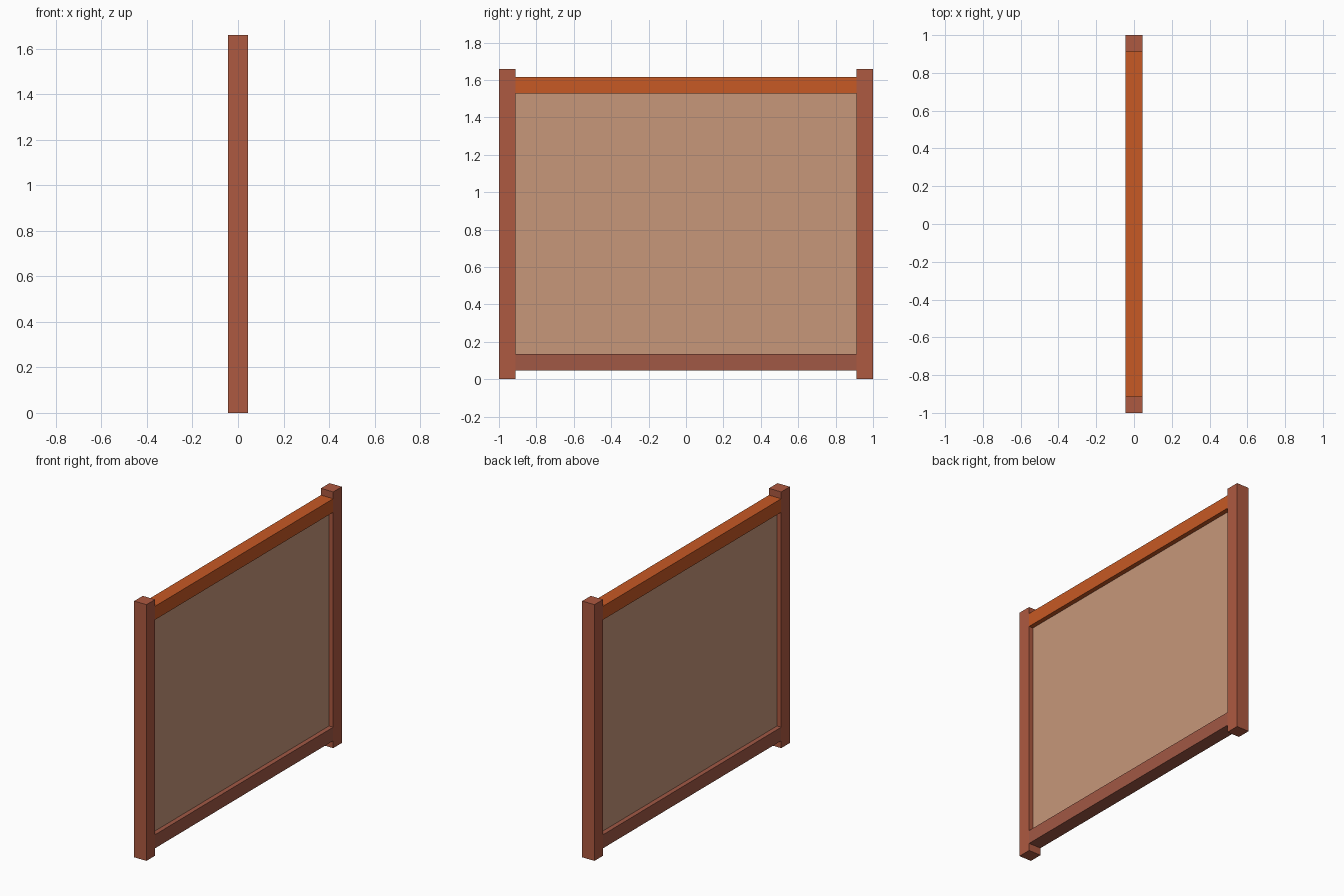
import bpy
import bmesh
from mathutils import Matrix

if "Cube" in bpy.data.objects:
    bpy.data.objects.remove(bpy.data.objects["Cube"])


def material(name, rgb):
    mat = bpy.data.materials.new(name)
    mat.diffuse_color = (*rgb, 1.0)
    mat.use_nodes = True
    mat.node_tree.nodes["Principled BSDF"].inputs["Base Color"].default_value = mat.diffuse_color
    return mat


def box(name, lo, hi, mat):
    """Axis-aligned box between two opposite corners."""
    size = [b - a for a, b in zip(lo, hi)]
    centre = [(a + b) / 2 for a, b in zip(lo, hi)]
    bm = bmesh.new()
    bmesh.ops.create_cube(bm, size=1.0, matrix=Matrix.Diagonal((*size, 1.0)))
    mesh = bpy.data.meshes.new(name)
    bm.to_mesh(mesh)
    bm.free()
    mesh.materials.append(mat)
    obj = bpy.data.objects.new(name, mesh)
    obj.location = centre
    bpy.context.collection.objects.link(obj)
    return obj


post_mat = material("post wood", (0.42, 0.10, 0.052))
top_mat = material("top rail wood", (0.57, 0.10, 0.018))
bottom_mat = material("bottom rail wood", (0.355, 0.098, 0.059))
panel_mat = material("panel", (0.57, 0.31, 0.195))

HALF = 0.044      # half thickness of the frame timbers
INNER = 0.912     # inner face of the posts
PANEL = 0.014     # half thickness of the panel
TUCK = 0.01       # how far the panel sits in the frame groove

# Corner posts
for side, sign in (("left", -1), ("right", 1)):
    y0, y1 = sorted((sign * INNER, sign * 1.0))
    box(side + "_post", (-HALF, y0, 0), (HALF, y1, 1.66), post_mat)

# Rails between the posts
box("top_rail", (-HALF, -INNER, 1.528), (HALF, INNER, 1.616), top_mat)
box("bottom_rail", (-HALF, -INNER, 0.048), (HALF, INNER, 0.136), bottom_mat)

# Recessed infill panel
box("panel", (-PANEL, -INNER - TUCK, 0.136 - TUCK),
    (PANEL, INNER + TUCK, 1.528 + TUCK), panel_mat)
